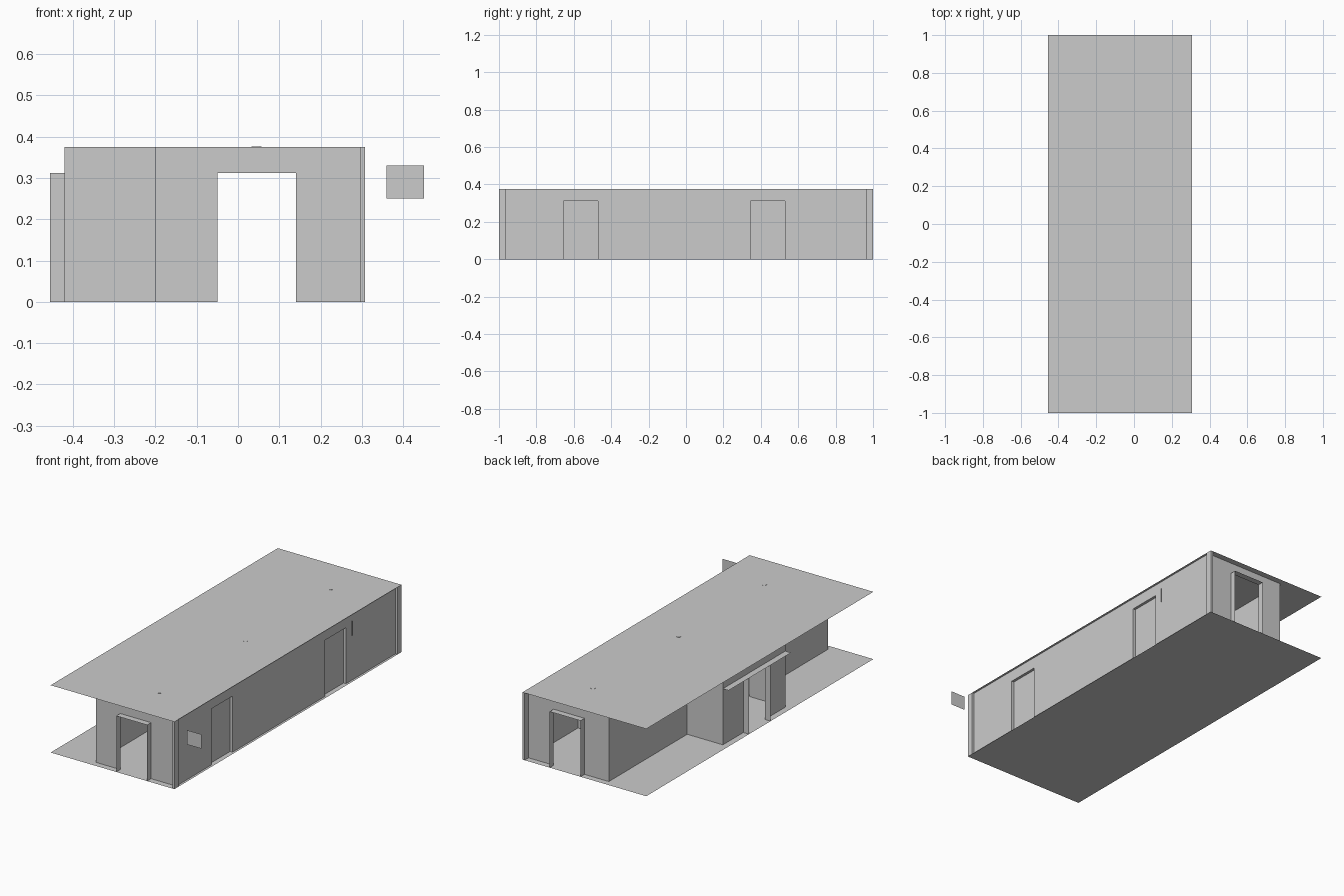
import bpy, bmesh, math

if "Cube" in bpy.data.objects:
    bpy.data.objects.remove(bpy.data.objects["Cube"])

H, D = 0.375, 0.3125          # ceiling height, door head height
W = 0.19                      # doorway width
X0, X1 = -0.20, 0.295         # inner side wall, right wall
END, PORCH = 0.965, -0.42     # end walls, left bay wall


def sheet(name, quads):
    """One object made of flat quads, each given as (corner, edge, edge)."""
    bm = bmesh.new()
    for p, u, v in quads:
        pts = [p,
               [p[i] + u[i] for i in range(3)],
               [p[i] + u[i] + v[i] for i in range(3)],
               [p[i] + v[i] for i in range(3)]]
        bm.faces.new([bm.verts.new(c) for c in pts])
    bmesh.ops.remove_doubles(bm, verts=bm.verts, dist=1e-5)
    me = bpy.data.meshes.new(name)
    bm.to_mesh(me)
    bm.free()
    ob = bpy.data.objects.new(name, me)
    bpy.context.collection.objects.link(ob)
    return ob


def wall(axis, pos, a, b, doors=()):
    """Upright wall along 'x' or 'y' with door gaps given as (start, end)."""
    def q(s, e, z0, z1):
        if axis == 'x':
            return ((s, pos, z0), (e - s, 0, 0), (0, 0, z1 - z0))
        return ((pos, s, z0), (0, e - s, 0), (0, 0, z1 - z0))
    quads, cur = [], a
    for s, e in doors:
        quads += [q(cur, s, 0, H), q(s, e, D, H)]
        cur = e
    return quads + [q(cur, b, 0, H)]


def box(name, lo, hi):
    bpy.ops.mesh.primitive_cube_add(size=1, location=[(l + h) / 2 for l, h in zip(lo, hi)])
    ob = bpy.context.object
    ob.name = name
    ob.scale = [h - l for l, h in zip(lo, hi)]


# Floor and roof
for name, z in (("floor", 0), ("roof", H)):
    sheet(name, [((-0.455, -1, z), (0.763, 0, 0), (0, 2, 0))])

# End walls with projecting door frames and corner posts
for name, s in (("front", -1), ("back", 1)):
    y, d = s * END, s * 0.035
    sheet(name + "_wall", wall('x', y, X0, X1, [(-0.05, -0.05 + W)]))
    sheet(name + "_door_frame", [
        ((-0.05, y, 0), (0, d, 0), (0, 0, D)),
        ((-0.05 + W, y, 0), (0, d, 0), (0, 0, D)),
        ((-0.05, y, D), (0, d, 0), (W, 0, 0))])
    box(name + "_corner_post", (X1, min(y, y + d), 0), (0.308, max(y, y + d), H))

# Right wall with recessed doors
doors = [(-0.655, -0.47), (0.345, 0.53)]
sheet("right_wall", wall('y', X1, -END, END, doors))
for i, (s, e) in enumerate(doors):
    r = -0.015
    sheet(f"side_door_{i + 1}", [
        ((X1 + r, s, 0), (0, e - s, 0), (0, 0, D)),
        ((X1, s, 0), (r, 0, 0), (0, 0, D)),
        ((X1, e, 0), (r, 0, 0), (0, 0, D)),
        ((X1, s, D), (r, 0, 0), (0, e - s, 0))])

# Left side: two long walls, returns and the projecting bay
B = 0.275
sheet("left_wall_front", wall('y', X0, -END, -B))
sheet("left_wall_back", wall('y', X0, B, END))
for name, y in (("bay_return_front", -B), ("bay_return_back", B)):
    sheet(name, wall('x', y, PORCH, X0))
sheet("bay_wall", wall('y', PORCH, -B, B, [(-W / 2, W / 2)]))
sheet("bay_door_frame", [
    ((PORCH, -W / 2, 0), (-0.035, 0, 0), (0, 0, D)),
    ((PORCH, W / 2, 0), (-0.035, 0, 0), (0, 0, D))])
sheet("bay_canopy", [((PORCH, -B, D), (-0.035, 0, 0), (0, 2 * B, 0))])

# Sign panels
sheet("sign_panel", [((0.36, -0.965, 0.25), (0.09, 0, 0), (0, 0, 0.08))])
sheet("wall_sign", [((X1, 0.58, 0.25), (0.004, 0, 0), (0, 0, 0.08))])

# Ceiling lamps
for i, y in enumerate((-0.755, 0, 0.755)):
    bpy.ops.mesh.primitive_cylinder_add(vertices=12, radius=0.012, depth=0.014,
                                        location=(0.045, y, H - 0.006))
    bpy.context.object.name = f"ceiling_lamp_{i + 1}"
